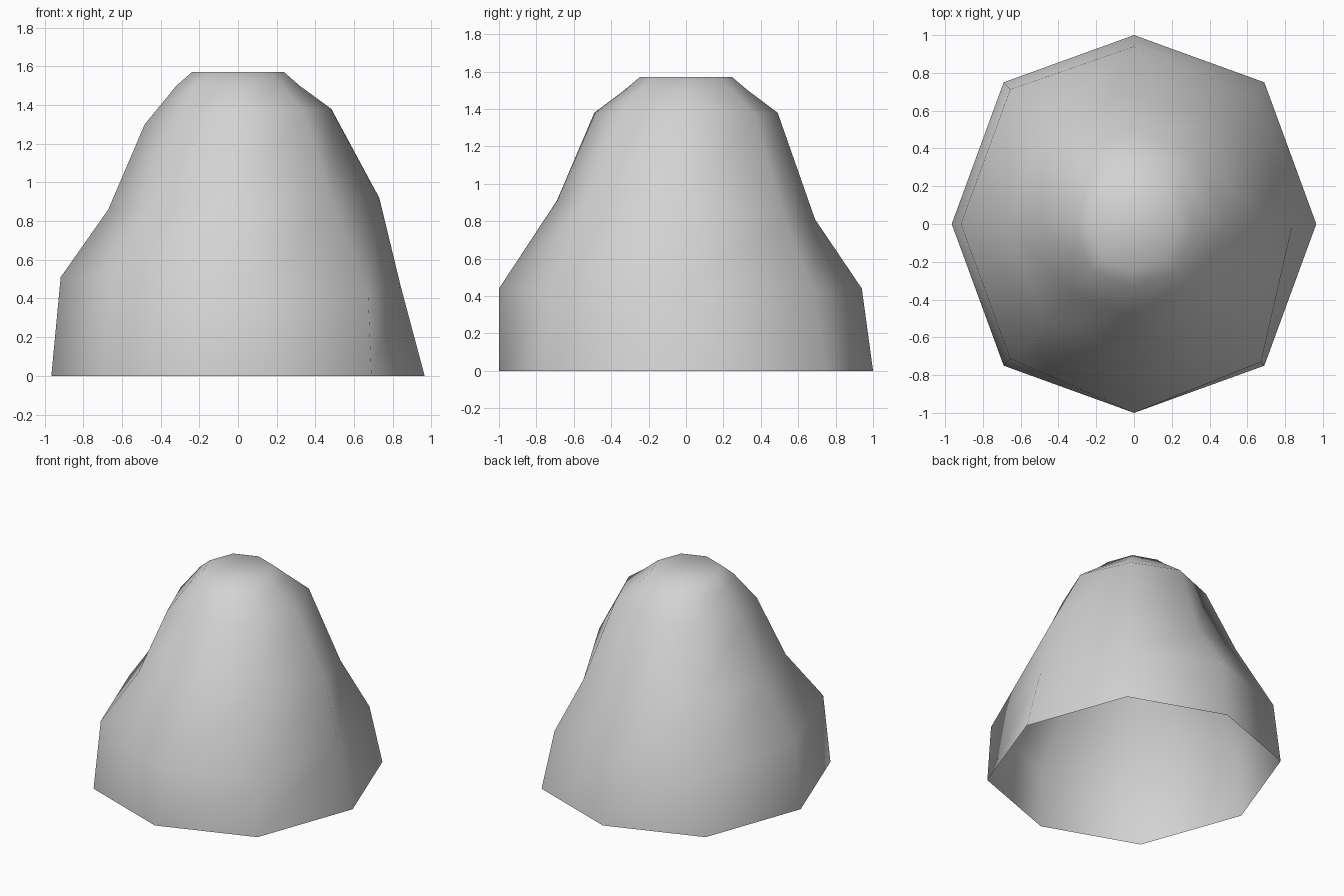
import bpy
import bmesh

# Remove the default object
default = bpy.data.objects.get("Cube")
if default:
    bpy.data.objects.remove(default, do_unlink=True)


def make_material(name, rgb):
    mat = bpy.data.materials.new(name)
    mat.use_nodes = True
    colour = (*rgb, 1.0)
    mat.diffuse_color = colour
    mat.node_tree.nodes["Principled BSDF"].inputs["Base Color"].default_value = colour
    return mat


# Octagonal footprint, counter-clockwise from +x
W, D, CX, CY = 0.965, 1.0, 0.69, 0.75
footprint = [(W, 0), (CX, CY), (0, D), (-CX, CY),
             (-W, 0), (-CX, -CY), (0, -D), (CX, -CY)]
sides = len(footprint)

# Each tier: footprint scale and height for every corner, bottom to top
tiers = [
    ([1.0] * sides, [0.0] * sides),
    ([.87, .91, .94, .95, .95, .95, 1, .975],
     [.47, .43, .44, .45, .51, .51, .44, .42]),
    ([.757, .71, .69, .695, .695, .69, .69, .7],
     [.92, .8, .81, .91, .86, .85, .91, .92]),
    ([.5, .49, .49, .49, .5, .49, .49, .49],
     [1.38, 1.37, 1.38, 1.37, 1.3, 1.3, 1.38, 1.37]),
    ([.33] * sides, [1.5] * sides),
    ([.247] * sides, [1.57] * sides),
]


def build_rock():
    bm = bmesh.new()
    rings = []
    for scales, heights in tiers:
        rings.append([bm.verts.new((x * s, y * s, z))
                      for (x, y), s, z in zip(footprint, scales, heights)])

    # Sloping walls between neighbouring tiers
    for low, high in zip(rings, rings[1:]):
        for i in range(sides):
            j = (i + 1) % sides
            bm.faces.new((low[i], low[j], high[j], high[i]))

    # Flat summit; the underside stays open
    bm.faces.new(rings[-1])
    for face in bm.faces:
        face.smooth = True

    mesh = bpy.data.meshes.new("rock_mound")
    bm.to_mesh(mesh)
    bm.free()
    rock = bpy.data.objects.new("rock_mound", mesh)
    bpy.context.collection.objects.link(rock)
    return rock


rock = build_rock()
rock.data.materials.append(make_material("stone grey", (0.65, 0.65, 0.65)))
